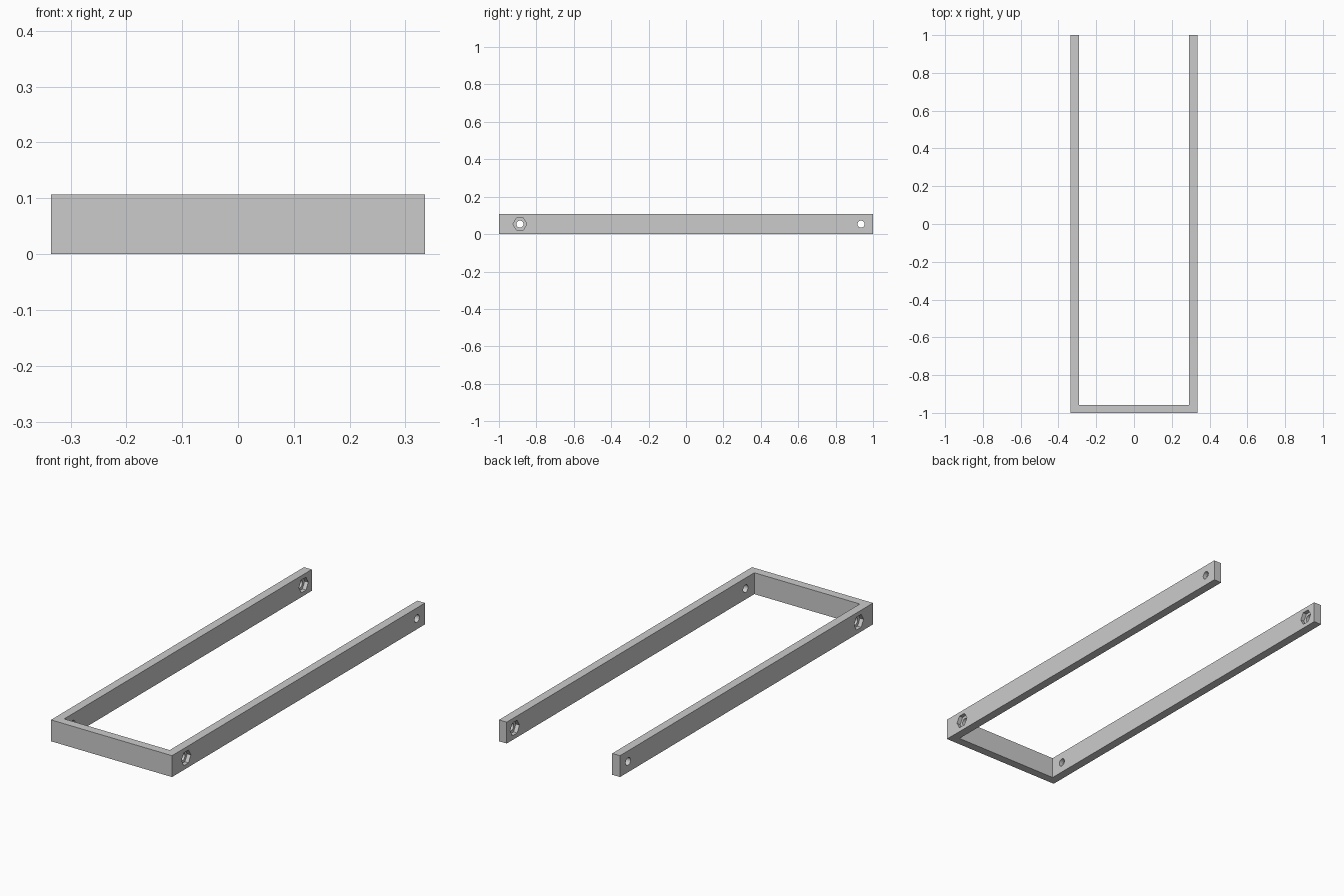
import bpy
import bmesh
from math import pi, radians

cube = bpy.data.objects.get("Cube")
if cube:
    bpy.data.objects.remove(cube, do_unlink=True)

HALF_W, HALF_L, HEIGHT, WALL = 0.335, 1.0, 0.107, 0.043
FRONT_Y, BACK_Y = -0.888, 0.936
HOLE_R, NUT_R, NUT_DEPTH = 0.019, 0.037, 0.02

grey = bpy.data.materials.new("light grey")
grey.use_nodes = True
grey.diffuse_color = (0.6, 0.6, 0.6, 1)
grey.node_tree.nodes["Principled BSDF"].inputs["Base Color"].default_value = (0.6, 0.6, 0.6, 1)

# U-shaped frame, open at the back
inner = HALF_W - WALL
half = [(inner, -HALF_L + WALL), (inner, HALF_L), (HALF_W, HALF_L), (HALF_W, -HALF_L)]
outline = half + [(-x, y) for x, y in reversed(half)]
bm = bmesh.new()
face = bm.faces.new([bm.verts.new((x, y, 0)) for x, y in outline])
top = bmesh.ops.extrude_face_region(bm, geom=[face])["geom"]
bmesh.ops.translate(bm, vec=(0, 0, HEIGHT), verts=[v for v in top if isinstance(v, bmesh.types.BMVert)])
bmesh.ops.recalc_face_normals(bm, faces=bm.faces)
mesh = bpy.data.meshes.new("u_frame")
bm.to_mesh(mesh)
bm.free()
frame = bpy.data.objects.new("u_frame", mesh)
bpy.context.collection.objects.link(frame)
mesh.materials.append(grey)


def cut(sides, radius, x, y, depth):
    """Cut a prism lying along x out of the frame."""
    # a quarter turn about z first puts the hexagon's points along y
    bpy.ops.mesh.primitive_cylinder_add(vertices=sides, radius=radius, depth=depth,
                                        location=(x, y, HEIGHT / 2), rotation=(0, pi / 2, 0))
    cutter = bpy.context.object
    cutter.name = "hole_cutter"
    cutter.hide_render = True
    cutter.data.materials.append(grey)
    mod = frame.modifiers.new("hole", 'BOOLEAN')
    mod.operation, mod.solver, mod.object = 'DIFFERENCE', 'EXACT', cutter
    bpy.ops.object.select_all(action='DESELECT')
    frame.select_set(True)
    bpy.context.view_layer.objects.active = frame
    bpy.ops.object.modifier_apply(modifier=mod.name)
    bpy.data.objects.remove(cutter, do_unlink=True)


# Nut pockets: outside at the front, inside at the back; bolt holes run through
for side in (-1, 1):
    for y, pocket_x in ((FRONT_Y, HALF_W), (BACK_Y, inner)):
        cut(6, NUT_R, side * pocket_x, y, 2 * NUT_DEPTH)
        cut(32, HOLE_R, side * (HALF_W - WALL / 2), y, 3 * WALL)

bpy.ops.object.shade_smooth_by_angle(angle=radians(30))
